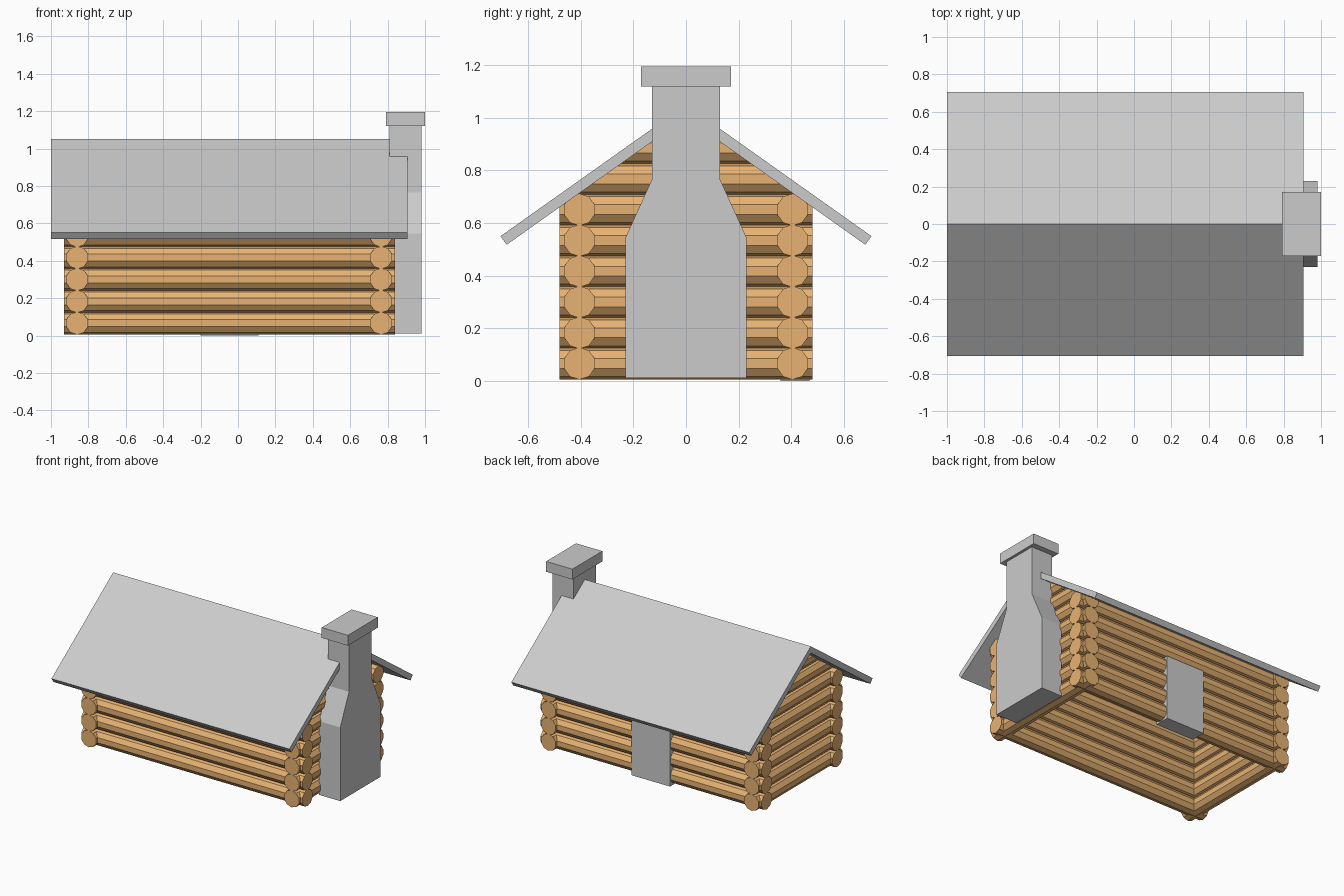
import bpy, bmesh, math
from mathutils import Vector, Matrix

if "Cube" in bpy.data.objects:
    bpy.data.objects.remove(bpy.data.objects["Cube"])

wood = bpy.data.materials.new("wood")
wood.diffuse_color = (0.8, 0.45, 0.17, 1)
wood.use_nodes = True
wood.node_tree.nodes["Principled BSDF"].inputs["Base Color"].default_value = wood.diffuse_color

R, SIDES, PITCH, Z0 = 0.061, 10, 0.117, 0.066
SLOPE, RIDGE, EAVE, THICK = 0.709, 1.05, 0.705, 0.04
UNDER = RIDGE - THICK * math.sqrt(1 + SLOPE ** 2)


def finish(bm, name, mat=None):
    bmesh.ops.recalc_face_normals(bm, faces=bm.faces[:])
    me = bpy.data.meshes.new(name)
    bm.to_mesh(me)
    bm.free()
    ob = bpy.data.objects.new(name, me)
    bpy.context.collection.objects.link(ob)
    if mat:
        me.materials.append(mat)
    return ob


def box(name, lo, hi):
    lo, hi = Vector(lo), Vector(hi)
    bm = bmesh.new()
    bmesh.ops.create_cube(bm, size=1, matrix=Matrix.Translation((lo + hi) / 2)
                          @ Matrix.Diagonal((*(hi - lo), 1)))
    return finish(bm, name)


def extrude_x(name, profile, x0, x1):
    """Extrude a closed (y, z) profile along x."""
    bm = bmesh.new()
    face = bm.faces.new([bm.verts.new((x0, y, z)) for y, z in profile])
    new = bmesh.ops.extrude_face_region(bm, geom=[face])["geom"]
    bmesh.ops.translate(bm, vec=(x1 - x0, 0, 0),
                        verts=[v for v in new if isinstance(v, bmesh.types.BMVert)])
    return finish(bm, name)


def log(name, a, b):
    """Ten-sided log from a to b, trimmed where it would poke through the roof."""
    a, b = Vector(a), Vector(b)
    rot = Matrix.Rotation(math.pi / 2, 4, 'Y')
    if abs(b.y - a.y) > 0.1:
        rot = Matrix.Rotation(math.pi / 2, 4, 'Z') @ rot
    # roll so that the log has flat top and bottom facets
    rot = rot @ Matrix.Rotation(math.pi / 2, 4, 'Z')
    bm = bmesh.new()
    bmesh.ops.create_cone(bm, cap_ends=True, segments=SIDES, radius1=R, radius2=R,
                          depth=(b - a).length,
                          matrix=Matrix.Translation((a + b) / 2) @ rot)
    for s in (-1, 1):
        cut = bmesh.ops.bisect_plane(bm, geom=bm.verts[:] + bm.edges[:] + bm.faces[:],
                                     plane_co=(0, 0, UNDER + 0.005),
                                     plane_no=(0, s * SLOPE, 1), clear_outer=True)
        edges = [e for e in cut["geom_cut"] if isinstance(e, bmesh.types.BMEdge)]
        if edges:
            bmesh.ops.holes_fill(bm, edges=[e for e in edges if e.is_boundary], sides=0)
    return finish(bm, name, wood)


# long walls and end walls with gables
for i in range(9):
    z = Z0 + i * PITCH
    if i < 6:
        for side, y in (("front", -0.405), ("back", 0.405)):
            log(f"{side}_wall_log_{i}", (-0.93, y, z), (0.84, y, z))
    for side, x in (("left", -0.86), ("right", 0.765)):
        log(f"{side}_wall_log_{i}", (x, -0.48, z), (x, 0.48, z))

# two roof slabs, mitred at the ridge
ez = RIDGE - SLOPE * EAVE
n = Vector((SLOPE, 1)).normalized() * THICK
for side, s in (("front", -1), ("back", 1)):
    extrude_x(f"{side}_roof",
              [(0, RIDGE), (s * EAVE, ez), (s * (EAVE - n.x), ez - n.y), (0, UNDER)],
              -1.0, 0.905)

# chimney stack with tapered shoulders, and cap
half = [(0.23, 0.012), (0.23, 0.545), (0.13, 0.765), (0.13, 1.125)]
extrude_x("chimney", half + [(-y, z) for y, z in reversed(half)], 0.81, 0.98)
box("chimney_cap", (0.79, -0.171, 1.12), (1.0, 0.171, 1.195))

# door in the back wall
box("door", (-0.2, 0.36, 0.0), (0.11, 0.469, 0.47))
